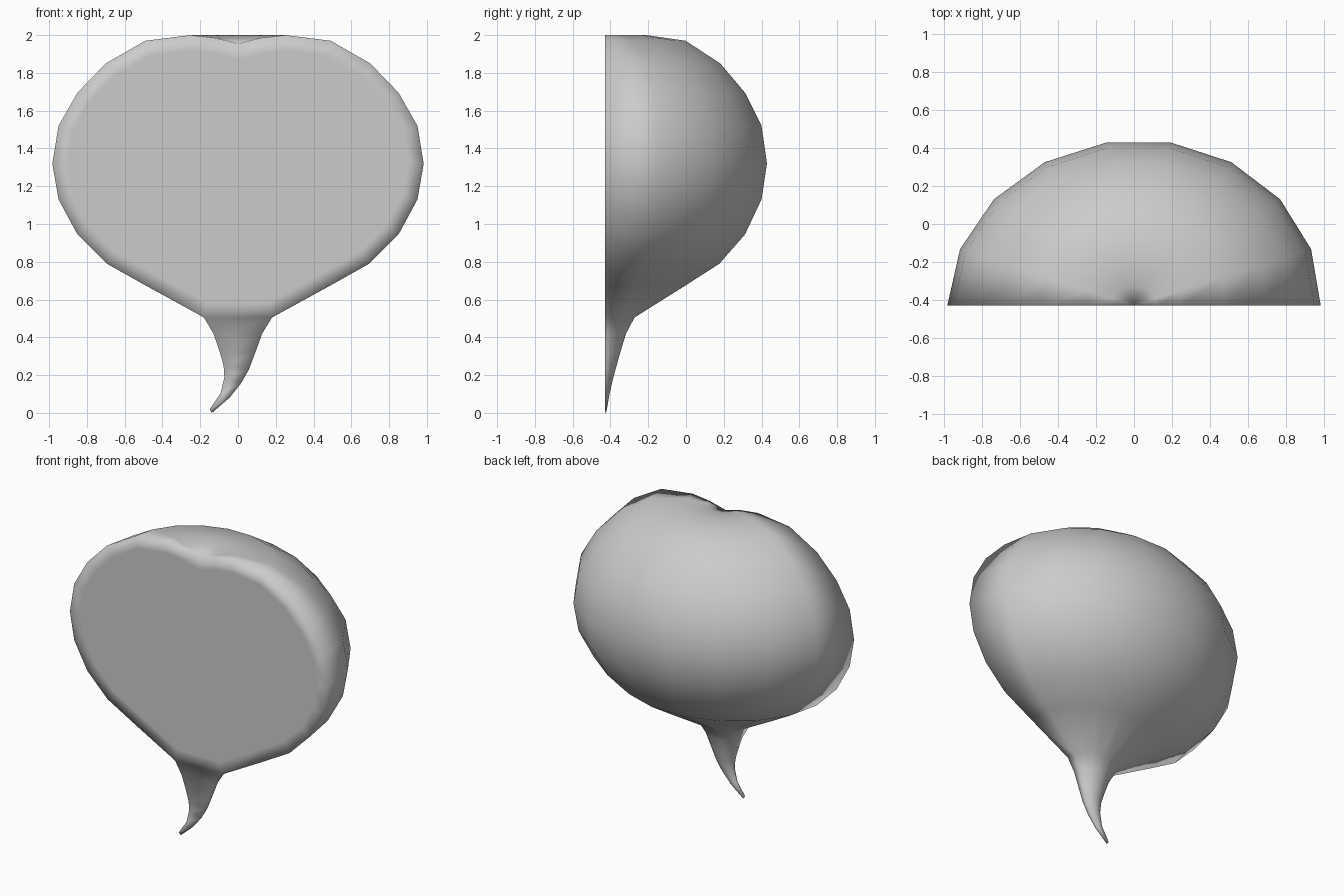
import bpy
import bmesh
from math import sin, cos, pi

cube = bpy.data.objects.get("Cube")
if cube:
    bpy.data.objects.remove(cube, do_unlink=True)

SEGMENTS = 9          # sides around the half turn
CUT_Y = -0.43         # plane of the flat cut face
DEPTH = 0.887         # depth of the bulb relative to its width

# Bulb profile: radius and height, from the top rim down to the neck
BULB = [(0.12, 1.985), (0.25, 2.0), (0.49, 1.97), (0.70, 1.85), (0.85, 1.695),
        (0.95, 1.52), (0.983, 1.32), (0.95, 1.13), (0.85, 0.945), (0.695, 0.79),
        (0.49, 0.675), (0.18, 0.505)]
# Root sections: left-hand and right-hand points as x, z, bending to one side
ROOT = [((-0.13, 0.42), (0.128, 0.42)), ((-0.097, 0.325), (0.09, 0.315)),
        ((-0.076, 0.25), (0.058, 0.23)), ((-0.072, 0.19), (0.015, 0.155)),
        ((-0.092, 0.105), (-0.045, 0.08)), ((-0.15, 0.018), (-0.138, 0.0))]

bm = bmesh.new()


def half_ring(a, b, lean):
    """Half an oval behind the cut plane, spanning points a and b."""
    cx, cz = (a[0] + b[0]) / 2, (a[1] + b[1]) / 2
    hx, hz = (b[0] - a[0]) / 2, (b[1] - a[1]) / 2
    radius = (hx * hx + hz * hz) ** 0.5
    ring = []
    for i in range(SEGMENTS + 1):
        c, s = cos(pi * i / SEGMENTS), sin(pi * i / SEGMENTS)
        if i in (0, SEGMENTS):
            s = 0
        ring.append(bm.verts.new((cx + c * hx + lean * radius * s,
                                  CUT_Y + DEPTH * radius * s, cz + c * hz)))
    return ring


rings = [half_ring((-r, z), (r, z), 0.025) for r, z in BULB]
rings += [half_ring(a, b, 0) for a, b in ROOT]

# Rounded skin, closed by the stalk dimple above and the root tip below
dimple = bm.verts.new((0, CUT_Y, 1.955))
for i in range(SEGMENTS):
    bm.faces.new((dimple, rings[0][i], rings[0][i + 1]))
    for upper, lower in zip(rings, rings[1:]):
        bm.faces.new((upper[i], lower[i], lower[i + 1], upper[i + 1]))
bm.faces.new(rings[-1])

# Flat cut face: one outline for the bulb, quads down the root
bulb_rings = rings[:len(BULB)]
outline = [dimple] + [r[0] for r in bulb_rings] + [r[-1] for r in reversed(bulb_rings)]
cut_face = bm.faces.new(outline)
root_rings = rings[len(BULB) - 1:]
for upper, lower in zip(root_rings, root_rings[1:]):
    bm.faces.new((upper[0], lower[0], lower[-1], upper[-1]))

bmesh.ops.recalc_face_normals(bm, faces=bm.faces[:])
# Border loop gives the cut face its softly shaded rim
bmesh.ops.inset_region(bm, faces=[cut_face], thickness=0.08, use_even_offset=True)
for face in bm.faces:
    face.smooth = True

mesh = bpy.data.meshes.new("halved_root_bulb")
bm.to_mesh(mesh)
bm.free()
bulb = bpy.data.objects.new("halved_root_bulb", mesh)
bpy.context.collection.objects.link(bulb)

# Plain grey
grey = bpy.data.materials.new("light_grey")
grey.use_nodes = True
color = (0.6, 0.6, 0.6, 1)
grey.diffuse_color = color
grey.node_tree.nodes["Principled BSDF"].inputs["Base Color"].default_value = color
mesh.materials.append(grey)
